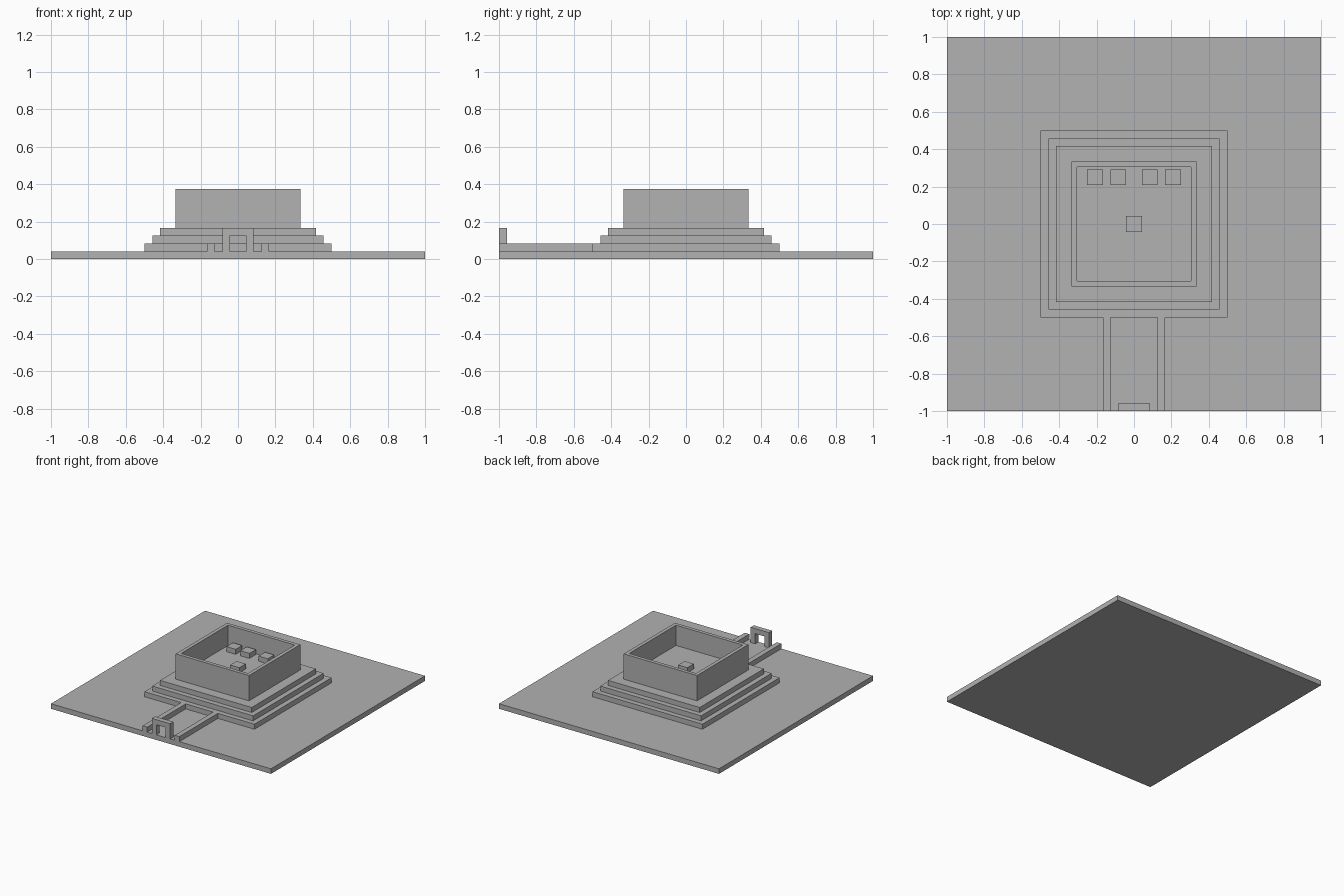
import bpy
import bmesh

if "Cube" in bpy.data.objects:
    bpy.data.objects.remove(bpy.data.objects["Cube"])

U = 1 / 24  # building module: the ground slab is 48 modules wide

stone = bpy.data.materials.new("grey_stone")
stone.diffuse_color = (0.445, 0.445, 0.445, 1)
stone.use_nodes = True
stone.node_tree.nodes["Principled BSDF"].inputs["Base Color"].default_value = stone.diffuse_color


def finish(name, bm):
    bmesh.ops.recalc_face_normals(bm, faces=bm.faces)
    mesh = bpy.data.meshes.new(name)
    bm.to_mesh(mesh)
    bm.free()
    mesh.materials.append(stone)
    obj = bpy.data.objects.new(name, mesh)
    bpy.context.collection.objects.link(obj)
    return obj


def box(name, x0, x1, y0, y1, z0, z1):
    """Axis-aligned block, measured in modules."""
    bm = bmesh.new()
    bmesh.ops.create_cube(bm, size=1)
    for v in bm.verts:
        v.co = ((x1 if v.co.x > 0 else x0) * U,
                (y1 if v.co.y > 0 else y0) * U,
                (z1 if v.co.z > 0 else z0) * U)
    return finish(name, bm)


def prism(name, outline, y0, y1):
    """Front-facing (x, z) outline extruded in depth, in modules."""
    bm = bmesh.new()
    face = bm.faces.new([bm.verts.new((x * U, y0 * U, z * U)) for x, z in outline])
    new = bmesh.ops.extrude_face_region(bm, geom=[face])["geom"]
    verts = [g for g in new if isinstance(g, bmesh.types.BMVert)]
    bmesh.ops.translate(bm, verts=verts, vec=(0, (y1 - y0) * U, 0))
    return finish(name, bm)


# Ground slab and the three stepped tiers
box("ground_slab", -24, 24, -24, 24, 0, 1)
for i, half in enumerate((12, 11, 10)):
    box(f"step_tier_{i + 1}", -half, half, -half, half, i + 1, i + 2)

# Hollow hall: block whose top is inset and sunk to the raised floor
bm = bmesh.new()
bmesh.ops.create_cube(bm, size=1)
for v in bm.verts:
    v.co = (v.co.x * 16 * U, v.co.y * 16 * U, (9 if v.co.z > 0 else 4) * U)
top = max(bm.faces, key=lambda f: f.calc_center_median().z)
bmesh.ops.inset_region(bm, faces=[top], thickness=U)
floor = bmesh.ops.extrude_face_region(bm, geom=[top])["geom"]
bmesh.ops.delete(bm, geom=[top], context="FACES_ONLY") if top.is_valid else None
bmesh.ops.translate(bm, verts=[g for g in floor if isinstance(g, bmesh.types.BMVert)],
                    vec=(0, 0, -4 * U))
finish("hall_walls", bm)

# Central altar and a row of four pedestals along the back wall
box("altar", -1, 1, -1, 1, 5, 6)
for i, x in enumerate((-5, -2, 2, 5)):
    box(f"pedestal_{i + 1}", x - 1, x + 1, 5, 7, 5, 6)

# Low kerbs on both sides of the approach
for name, x in (("left_kerb", -4), ("right_kerb", 3)):
    box(name, x, x + 1, -24, -12, 1, 2)

# Entrance gate with a square opening
prism("entrance_gate", [(-2, 1), (-2, 4), (2, 4), (2, 1),
                        (1, 1), (1, 3), (-1, 3), (-1, 1)], -24, -23)
